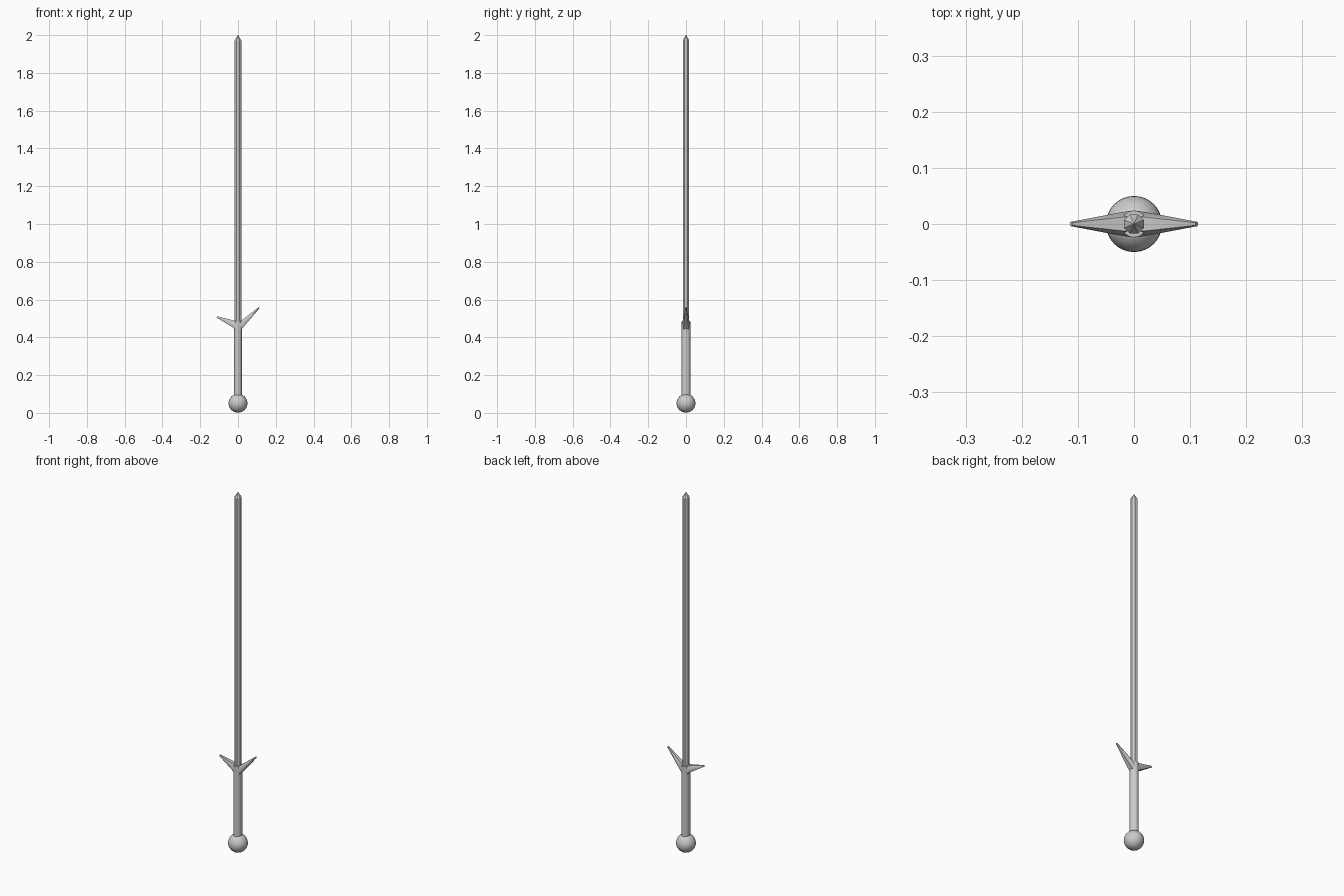
import bpy, bmesh
from math import cos, sin, tau, radians
from mathutils import Vector

if "Cube" in bpy.data.objects:
    bpy.data.objects.remove(bpy.data.objects["Cube"])


def loft(name, rings, smooth=0):
    """Skin a list of equal-length point rings and cap both ends."""
    bm = bmesh.new()
    loops = [[bm.verts.new(p) for p in ring] for ring in rings]
    n = len(loops[0])
    for a, b in zip(loops, loops[1:]):
        for i in range(n):
            j = (i + 1) % n
            bm.faces.new((a[i], a[j], b[j], b[i]))
    bm.faces.new(loops[0][::-1])
    bm.faces.new(loops[-1])
    bmesh.ops.remove_doubles(bm, verts=bm.verts, dist=1e-6)
    bmesh.ops.recalc_face_normals(bm, faces=bm.faces)
    me = bpy.data.meshes.new(name)
    bm.to_mesh(me)
    bm.free()
    ob = bpy.data.objects.new(name, me)
    bpy.context.collection.objects.link(ob)
    if smooth:
        bpy.context.view_layer.objects.active = ob
        bpy.ops.object.select_all(action='DESELECT')
        ob.select_set(True)
        bpy.ops.object.shade_smooth_by_angle(angle=radians(smooth))
    return ob


def ring(z, rx, ry, n, phase=0.0):
    return [(rx * cos(tau * i / n + phase), ry * sin(tau * i / n + phase), z)
            for i in range(n)]


def section(x, z, dx, dz, ry):
    """Four-sided prong section: ridge above, ridge below, two side points."""
    return [(x - dx, ry * .6, z + dz), (x - dx, -ry * .6, z + dz),
            (x, -ry, z), (x + dx, -ry * .6, z - dz),
            (x + dx, ry * .6, z - dz), (x, ry, z)]


# round pommel
bpy.ops.mesh.primitive_uv_sphere_add(segments=32, ring_count=16, radius=0.05,
                                     location=(0, 0, 0.051))
pommel = bpy.context.object
pommel.name = "pommel"
bpy.ops.object.shade_smooth()

# grip
loft("grip", [ring(0.08, .021, .024, 16), ring(0.455, .021, .024, 16)], 40)

# square-section blade with a short pyramid point
loft("blade", [ring(0.44, .019, .0185, 8, tau / 16),
               ring(1.972, .019, .0185, 8, tau / 16),
               ring(2.0, .001, .001, 8, tau / 16)])

# guard hub
loft("guard_hub", [ring(0.43, .021, .024, 16), ring(0.485, .023, .024, 16)], 40)

# two swept prongs, the right one raised higher
for name, side, tip_z in (("guard_prong_right", 1, 0.557),
                          ("guard_prong_left", -1, 0.508)):
    loft(name, [section(0, 0.457, side * .008, .024, .024),
                section(side * .022, 0.47, side * .005, .018, .021),
                section(side * .112, tip_z, side * .002, .003, .004)], 50)
